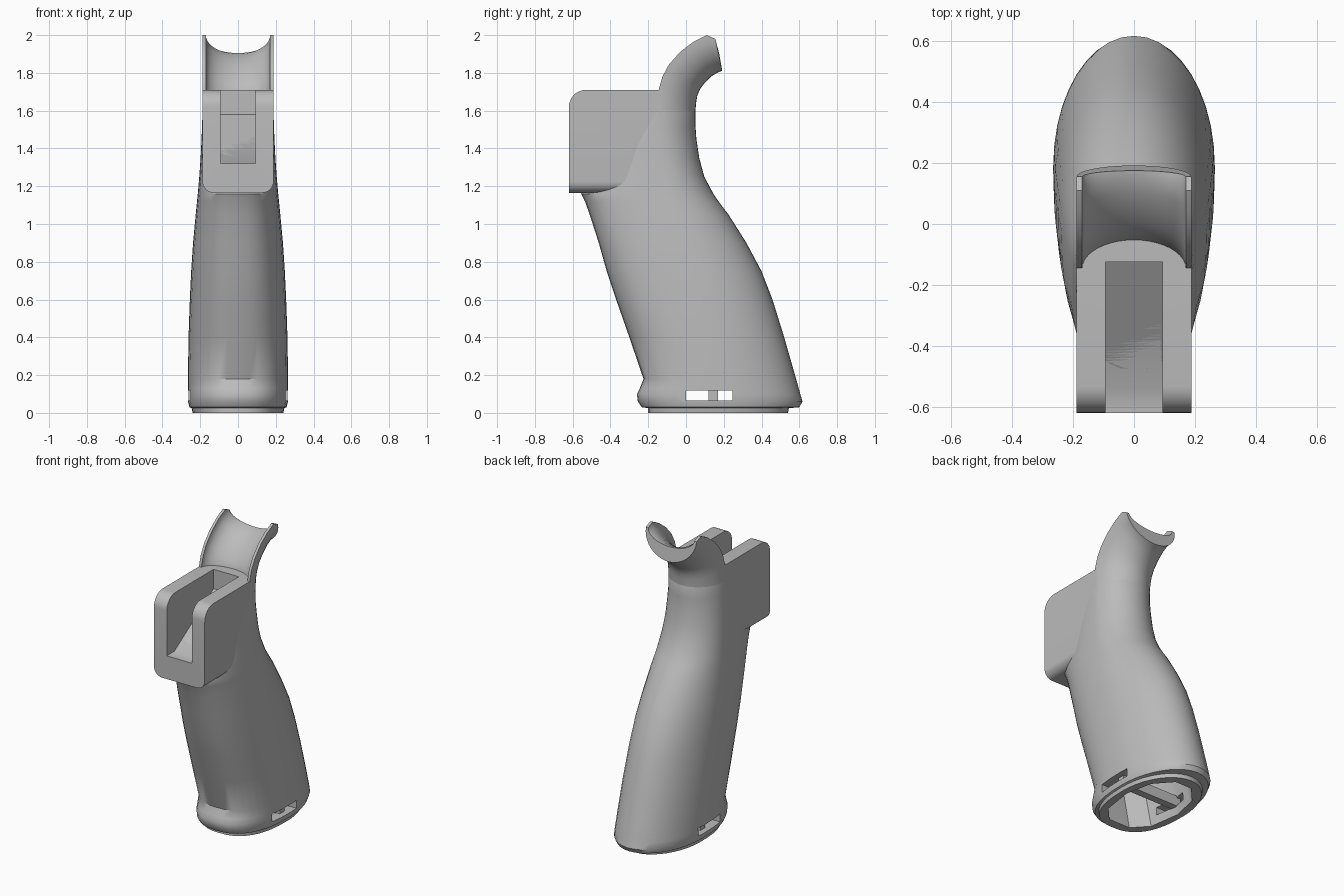
import bpy, bmesh, math
from mathutils import Vector

default_cube = bpy.data.objects.get("Cube")
if default_cube:
    bpy.data.objects.remove(default_cube, do_unlink=True)

grey = bpy.data.materials.new("matte_grey")
grey.use_nodes = True
grey_colour = (0.5, 0.5, 0.5, 1)
grey.diffuse_color = grey_colour
grey.node_tree.nodes["Principled BSDF"].inputs["Base Color"].default_value = grey_colour


def finish(name, bm):
    """Turn a bmesh into a named grey object."""
    bmesh.ops.recalc_face_normals(bm, faces=bm.faces)
    mesh = bpy.data.meshes.new(name)
    bm.to_mesh(mesh)
    bm.free()
    mesh.materials.append(grey)
    obj = bpy.data.objects.new(name, mesh)
    bpy.context.collection.objects.link(obj)
    return obj


def loft(name, rings):
    """Skin a list of closed rings and cap both ends."""
    bm = bmesh.new()
    loops = [[bm.verts.new(point) for point in ring] for ring in rings]
    count = len(loops[0])
    for low, high in zip(loops, loops[1:]):
        for i in range(count):
            j = (i + 1) % count
            bm.faces.new((low[i], low[j], high[j], high[i]))
    bm.faces.new(loops[0][::-1])
    bm.faces.new(loops[-1])
    return finish(name, bm)


def box(name, low, high, bevels=()):
    """Box between two corners; each bevel is (edge rule, radius)."""
    bm = bmesh.new()
    bmesh.ops.create_cube(bm, size=1)
    low, high = Vector(low), Vector(high)
    for v in bm.verts:
        v.co = (low + high) / 2 + v.co * (high - low)
    for rule, radius in bevels:
        edges = [e for e in bm.edges if all(rule(v.co) for v in e.verts)]
        bmesh.ops.bevel(bm, geom=edges, offset=radius, segments=8,
                        profile=0.5, affect='EDGES')
    return finish(name, bm)


def power(value, exponent):
    return math.copysign(abs(value) ** exponent, value)


def oval(z, front, middle, back, half_width, sides=40, front_power=0.8):
    """Egg-shaped ring, fuller at the front than at the back."""
    ring = []
    for i in range(sides):
        a = math.tau * i / sides
        c, s = math.cos(a), math.sin(a)
        if s < 0:
            x, y = power(c, front_power), middle + (middle - front) * power(s, front_power)
        else:
            x, y = c, middle + (back - middle) * s
        ring.append((half_width * x, y, z))
    return ring


def cut(target, cutters):
    bpy.context.view_layer.objects.active = target
    for cutter in cutters:
        modifier = target.modifiers.new("cut", 'BOOLEAN')
        modifier.operation = 'DIFFERENCE'
        modifier.solver = 'EXACT'
        modifier.object = cutter
        bpy.ops.object.modifier_apply(modifier=modifier.name)


# Grip body: height, front, widest point, back, half width
sections = [
    (0, -.2, .18, .54, .24), (.025, -.2, .18, .545, .245),
    (.03, -.235, .19, .6, .257), (.06, -.255, .19, .617, .265),
    (.1, -.26, .19, .605, .265), (.13, -.245, .18, .597, .265),
    (.18, -.225, .17, .583, .265), (.4, -.3, .12, .52, .262),
    (.6, -.37, .07, .458, .255), (.75, -.42, .03, .4, .248),
    (.9, -.462, -.02, .32, .238), (1.05, -.51, -.06, .225, .224),
    (1.12, -.535, -.08, .172, .217), (1.16, -.555, -.09, .145, .213),
    (1.25, -.5, -.11, .097, .205), (1.35, -.48, -.13, .07, .198),
    (1.45, -.45, -.14, .055, .193), (1.52, -.36, -.15, .05, .19),
    (1.6, -.3, -.15, .05, .188), (1.71, -.3, -.15, 0, .176),
]
grip_body = loft("grip_body", [oval(*s) for s in sections])

# Mounting block with a rounded top front and rounded lower sides
mounting_block = box("mounting_block", (-.188, -.62, 1.165), (.188, -.13, 1.71), [
    (lambda p: p.y < -.6 and p.z > 1.6, .09),
    (lambda p: p.z < 1.2 and p.x > .1, .06),
    (lambda p: p.z < 1.2 and p.x < -.1, .06),
])

# Open slot with a ramped floor
slot_profile = [(-.7, 1.32), (-.54, 1.32), (-.125, 1.58), (-.125, 1.8), (-.7, 1.8)]
slot_cutter = loft("slot_cutter", [[(x, y, z) for y, z in slot_profile] for x in (-.093, .093)])
# Hollow base and strap openings
hollow_cutter = loft("hollow_cutter", [
    oval(z, front, .17 - z / 4, back, .2, 10)
    for z, front, back in ((-.05, -.14, .49), (.35, -.22, .43))])
strap_cutter = box("strap_cutter", (-.4, 0, .065), (.4, .245, .118))

cut(mounting_block, [slot_cutter])
cut(grip_body, [slot_cutter, hollow_cutter, strap_cutter])
for cutter in (slot_cutter, hollow_cutter, strap_cutter):
    bpy.data.objects.remove(cutter, do_unlink=True)

# Strap bar across the hollow base
strap_bar = box("strap_bar", (-.225, .12, .06), (.225, .17, .13))

# Curved tail: side edge, inner centre and outer centre as (y, z)
tail_stations = [
    ((-.15, 1.6), (-.06, 1.6), (.05, 1.6)),
    ((-.145, 1.71), (-.057, 1.7), (.054, 1.645)),
    ((-.125, 1.78), (-.035, 1.745), (.06, 1.68)),
    ((-.09, 1.845), (0, 1.79), (.075, 1.715)),
    ((-.03, 1.912), (.05, 1.84), (.1, 1.748)),
    ((.04, 1.965), (.1, 1.875), (.135, 1.782)),
    ((.11, 2), (.15, 1.9), (.168, 1.802)),
    ((.155, 1.98), (.175, 1.905), (.192, 1.812)),
]
steps = 20


def tail_ring(edge, inner, outer):
    edge, inner, outer = Vector(edge), Vector(inner), Vector(outer)
    ring = []
    for half_width, centre, order in ((.188, outer, range(steps + 1)),
                                      (.17, inner, range(steps, -1, -1))):
        for i in order:
            a = math.pi * i / steps
            p = edge.lerp(centre, math.sin(a))
            ring.append((half_width * math.cos(a), p.x, p.y))
    return ring


curved_tail = loft("curved_tail", [tail_ring(*s) for s in tail_stations])

# Smooth shading with sharp edges kept
for part in (grip_body, mounting_block, strap_bar, curved_tail):
    bpy.ops.object.select_all(action='DESELECT')
    part.select_set(True)
    bpy.context.view_layer.objects.active = part
    bpy.ops.object.shade_smooth_by_angle(angle=math.radians(35))
